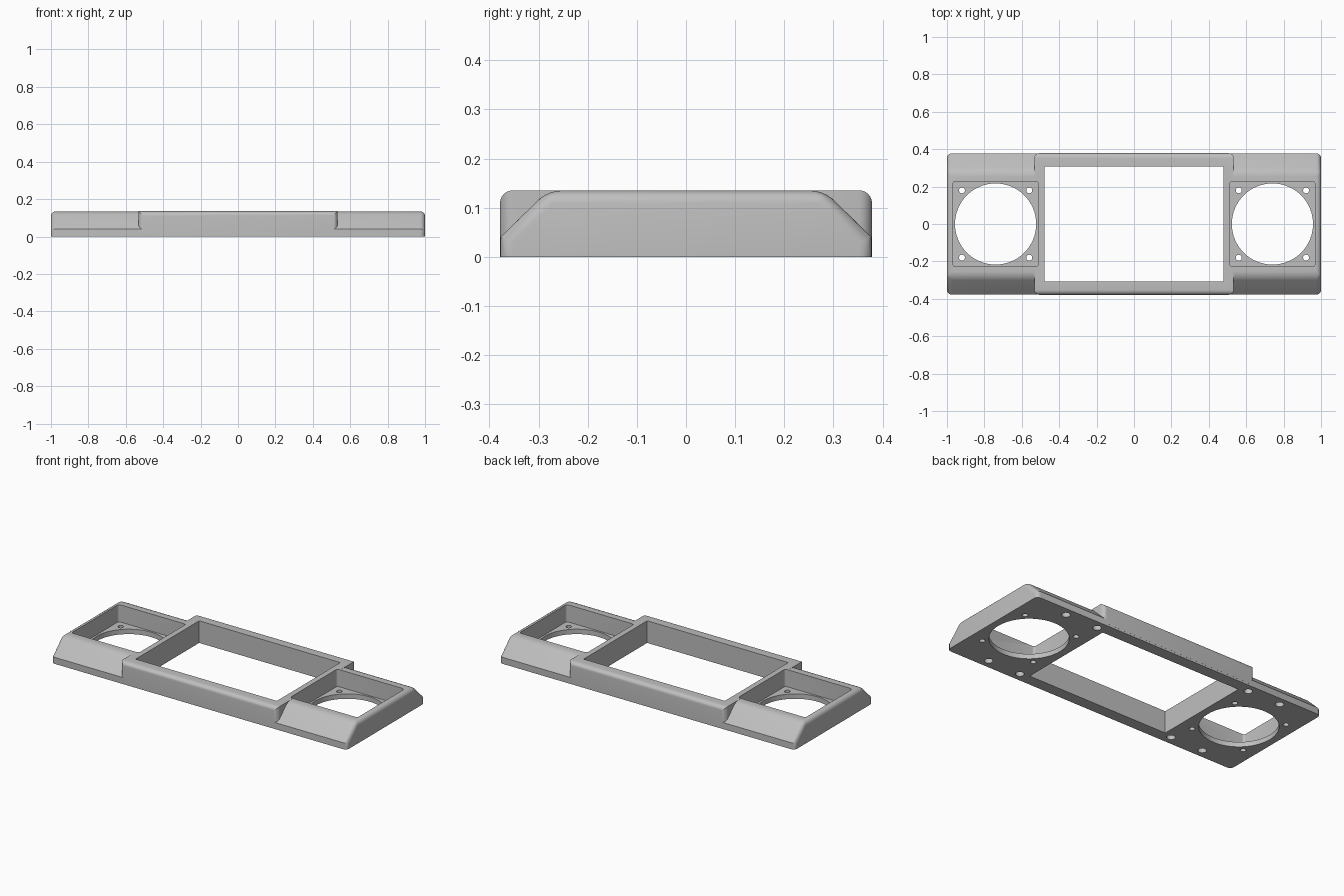
import bpy
import bmesh
from math import radians
from mathutils import Matrix

cube = bpy.data.objects.get("Cube")
if cube:
    bpy.data.objects.remove(cube)

HALF_W, HALF_D, HEIGHT = 1.0, 0.378, 0.135
LIP, SLOPE_Y = 0.04, 0.281
FLOOR = 0.03
ROUND = 0.026

grey = bpy.data.materials.new("plain grey")
grey.use_nodes = True
grey.diffuse_color = (0.52, 0.52, 0.52, 1)
grey.node_tree.nodes["Principled BSDF"].inputs["Base Color"].default_value = grey.diffuse_color


def to_object(name, bm):
    bmesh.ops.recalc_face_normals(bm, faces=bm.faces[:])
    mesh = bpy.data.meshes.new(name)
    bm.to_mesh(mesh)
    bm.free()
    mesh.materials.append(grey)
    obj = bpy.data.objects.new(name, mesh)
    bpy.context.collection.objects.link(obj)
    return obj


def round_edges(bm, rule, radius, segments=6):
    edges = [e for e in bm.edges if rule(*[v.co for v in e.verts])]
    bmesh.ops.bevel(bm, geom=edges, offset=radius, offset_type='OFFSET',
                    segments=segments, profile=0.5, affect='EDGES', clamp_overlap=True)


def box(x0, x1, y0, y1, z0, z1):
    bm = bmesh.new()
    size = Matrix.Diagonal((x1 - x0, y1 - y0, z1 - z0, 1))
    middle = Matrix.Translation(((x0 + x1) / 2, (y0 + y1) / 2, (z0 + z1) / 2))
    bmesh.ops.create_cube(bm, size=1, matrix=middle @ size)
    return bm


def drill(x, y, radius, z0, z1, sides):
    bm = bmesh.new()
    bmesh.ops.create_cone(bm, cap_ends=True, segments=sides, radius1=radius, radius2=radius,
                          depth=z1 - z0, matrix=Matrix.Translation((x, y, (z0 + z1) / 2)))
    return to_object("hole_cutter", bm)


def combine(target, tool, operation):
    mod = target.modifiers.new("combine", 'BOOLEAN')
    mod.operation, mod.solver, mod.object = operation, 'EXACT', tool
    bpy.context.view_layer.objects.active = target
    bpy.ops.object.modifier_apply(modifier=mod.name)
    bpy.data.objects.remove(tool)


# Long body with sloping front and back
bm = bmesh.new()
half = [(HALF_D, 0), (HALF_D, LIP), (SLOPE_Y, HEIGHT)]
profile = half + [(-y, z) for y, z in reversed(half)]
end = bm.faces.new([bm.verts.new((-HALF_W, y, z)) for y, z in profile])
side = bmesh.ops.extrude_face_region(bm, geom=[end])
bmesh.ops.translate(bm, verts=[g for g in side["geom"] if isinstance(g, bmesh.types.BMVert)],
                    vec=(2 * HALF_W, 0, 0))
bmesh.ops.recalc_face_normals(bm, faces=bm.faces[:])
round_edges(bm, lambda a, b: max(a.z, b.z) > 0.01 and
            (abs(a.x - b.x) < 0.01 or a.z > LIP + 0.01), ROUND)
body = to_object("speaker_frame", bm)

# Taller straight-sided centre section, a hair proud to avoid coplanar faces
bm = box(-0.533, 0.533, -HALF_D - 0.0004, HALF_D + 0.0004, 0.012, HEIGHT + 0.0004)
round_edges(bm, lambda a, b: max(a.z, b.z) > 0.1 and
            (abs(a.z - b.z) > 0.01 or abs(a.x - b.x) > 0.01), ROUND)
combine(body, to_object("centre_section", bm), 'UNION')

# Screen window
combine(body, to_object("window_cutter", box(-0.478, 0.478, -0.307, 0.307, -0.1, 0.3)),
        'DIFFERENCE')

for s in (-1, 1):
    cx = s * 0.74
    # Square speaker pocket
    bm = box(cx - 0.228, cx + 0.228, -0.228, 0.228, FLOOR, 0.3)
    round_edges(bm, lambda a, b: abs(a.z - b.z) > 0.1, 0.014, 4)
    combine(body, to_object("pocket_cutter", bm), 'DIFFERENCE')
    # Round speaker opening
    combine(body, drill(cx, 0, 0.217, -0.1, 0.1, 64), 'DIFFERENCE')
    for t in (-1, 1):
        for u in (-1, 1):
            # Speaker screw holes through the floor
            combine(body, drill(cx + u * 0.18, t * 0.18, 0.016, -0.1, 0.1, 20), 'DIFFERENCE')
            # Blind mounting holes underneath
            combine(body, drill(s * 0.643 + u * 0.11, t * 0.325, 0.024, -0.1, 0.05, 20),
                    'DIFFERENCE')

bpy.ops.object.select_all(action='DESELECT')
body.select_set(True)
bpy.context.view_layer.objects.active = body
bpy.ops.object.shade_smooth_by_angle(angle=radians(30))
